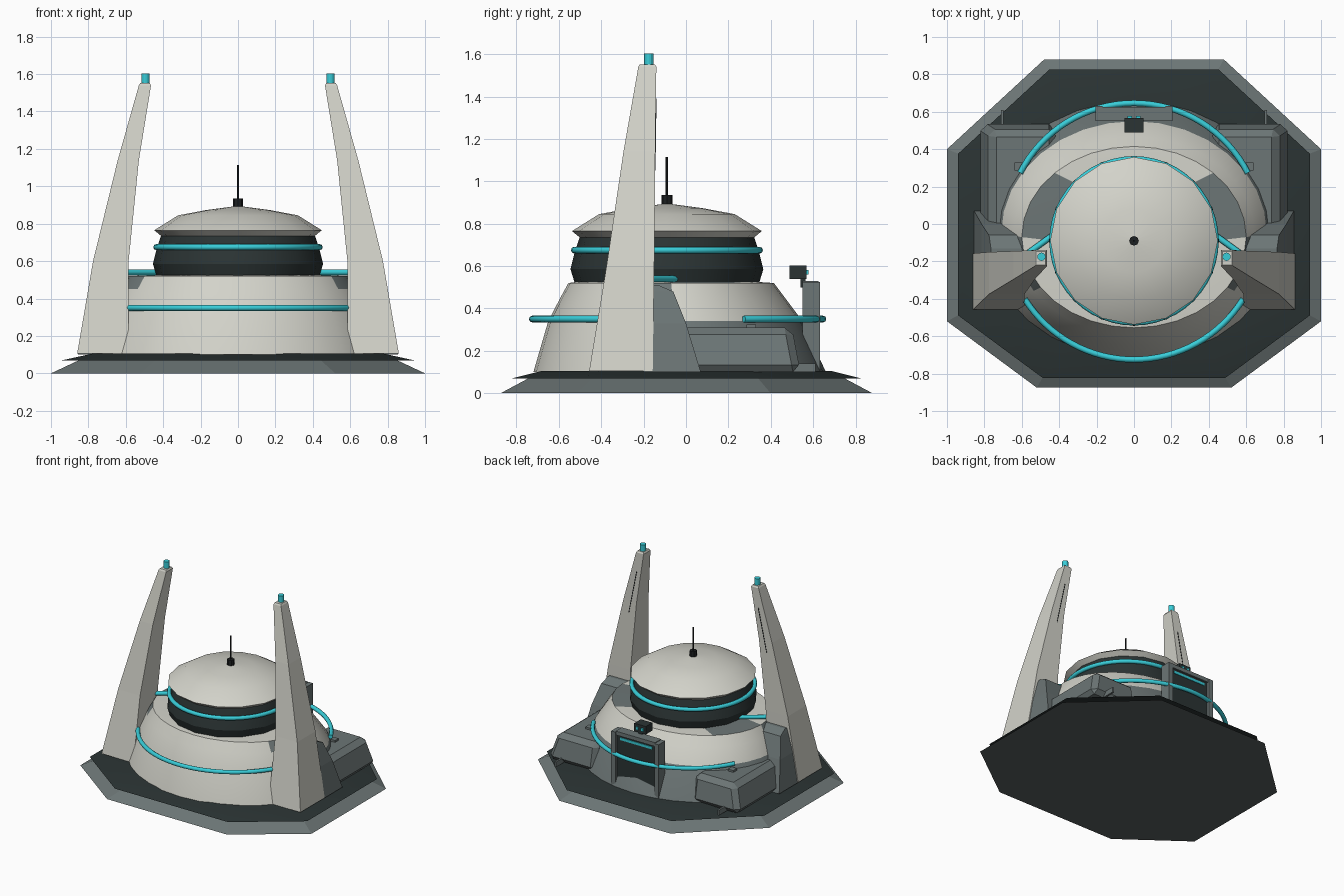
import bpy, bmesh
from math import sin, cos, pi, radians

if "Cube" in bpy.data.objects:
    bpy.data.objects.remove(bpy.data.objects["Cube"])


def material(name, rgb):
    m = bpy.data.materials.new(name)
    m.use_nodes = True
    m.diffuse_color = (*rgb, 1)
    m.node_tree.nodes["Principled BSDF"].inputs["Base Color"].default_value = (*rgb, 1)
    return m


SHELL = material("pale shell", (0.65, 0.65, 0.59))
GREY = material("slate grey", (0.15, 0.18, 0.18))
UNDER = material("underside slate", (0.1, 0.115, 0.115))
DARK = material("dark slate", (0.024, 0.034, 0.034))
CYAN = material("cyan", (0.04, 0.61, 0.69))
BLACK = material("black", (0.012, 0.014, 0.015))


def finish(name, bm, mats, smooth=False, rule=None):
    bmesh.ops.recalc_face_normals(bm, faces=bm.faces)
    bm.normal_update()
    if rule:
        for f in bm.faces:
            f.material_index = rule(f)
    me = bpy.data.meshes.new(name)
    bm.to_mesh(me)
    bm.free()
    for m in mats:
        me.materials.append(m)
    ob = bpy.data.objects.new(name, me)
    bpy.context.collection.objects.link(ob)
    if smooth:
        bpy.ops.object.select_all(action="DESELECT")
        ob.select_set(True)
        bpy.context.view_layer.objects.active = ob
        bpy.ops.object.shade_smooth_by_angle(angle=radians(28))
    return ob


def loft(name, sections, mats, smooth=False, rule=None):
    """Skin a stack of equal-length closed sections and cap both ends."""
    bm = bmesh.new()
    rows = [[bm.verts.new(p) for p in s] for s in sections]
    n = len(rows[0])
    for a, b in zip(rows, rows[1:]):
        for i in range(n):
            j = (i + 1) % n
            bm.faces.new((a[i], a[j], b[j], b[i]))
    bm.faces.new(rows[0])
    bm.faces.new(rows[-1])
    return finish(name, bm, mats, smooth, rule)


def ring(rx, ry, z, y=0, n=16, x=0):
    return [(x + rx * cos(2 * pi * i / n), y + ry * sin(2 * pi * i / n), z) for i in range(n)]


def rect(x0, x1, y0, y1, z, side=1):
    return [(side * x, y, z) for x, y in ((x0, y0), (x1, y0), (x1, y1), (x0, y1))]


def box(name, x0, x1, y0, y1, z0, z1, mat, side=1):
    return loft(name, [rect(x0, x1, y0, y1, z, side) for z in (z0, z1)], [mat])


def tube(name, pts, r, mat, cyclic=False):
    cu = bpy.data.curves.new(name, "CURVE")
    cu.dimensions = "3D"
    cu.bevel_depth = r
    cu.bevel_resolution = 2
    cu.use_fill_caps = True
    sp = cu.splines.new("POLY")
    sp.points.add(len(pts) - 1)
    for p, q in zip(sp.points, pts):
        p.co = (*q, 1)
    sp.use_cyclic_u = cyclic
    cu.materials.append(mat)
    ob = bpy.data.objects.new(name, cu)
    bpy.context.collection.objects.link(ob)


def arc(r, z, y, a0, a1, n=32):
    return [(r * cos(radians(a0 + (a1 - a0) * i / n)),
             y + r * sin(radians(a0 + (a1 - a0) * i / n)), z) for i in range(n + 1)]


# Octagonal foundation and the dark deck that overhangs it
half = [(0.48, 0.88), (1, 0.4), (1, -0.52), (0.52, -0.875)]
octagon = half + [(-x, y) for x, y in reversed(half)]


def slab(scale, z):
    return [(x * scale, y * scale, z) for x, y in octagon]


loft("foundation", [slab(1, 0), slab(0.84, 0.075)], [GREY, UNDER],
     rule=lambda f: int(f.normal.z < -0.9))
loft("deck", [slab(0.94, 0.07), slab(0.78, 0.105)], [DARK], True)


# Hull: pale cone with a slate skirt at the back and slate shoulders
def hull_rule(f):
    c = f.calc_center_median()
    if f.normal.z > 0.9:
        return int(abs(c.x) > 0.36 and -0.12 < c.y < 0.3)
    if c.z > 0.45:
        return int(abs(c.x) > 0.53 and c.y < -0.05)
    return int(c.z < 0.34 and c.y > -0.1)


loft("hull", [ring(0.8, 0.69, 0.1, -0.03, 32), ring(0.71, 0.6, 0.34, -0.05, 32),
              ring(0.645, 0.53, 0.45, -0.063, 32), ring(0.6, 0.485, 0.52, -0.07, 32),
              ring(0.43, 0.43, 0.525, -0.09, 32)], [SHELL, GREY], True, hull_rule)

# Dark drum, roof and antenna
CY = -0.09
drum = [(0.435, 0.52), (0.455, 0.585), (0.435, 0.665), (0.41, 0.74)]
loft("drum", [ring(r, r, z, CY) for r, z in drum], [DARK], True)
roof = [(0.405, 0.73), (0.448, 0.765), (0.32, 0.845), (0.17, 0.873), (0.004, 0.895)]
loft("roof", [ring(r, r, z, CY) for r, z in roof], [SHELL], True)
loft("antenna_base", [ring(0.026, 0.026, z, CY, 8) for z in (0.89, 0.935)], [BLACK])
loft("antenna_mast", [ring(0.006, 0.006, z, CY, 8) for z in (0.93, 1.115)], [BLACK])

# Glowing rings
tube("drum_ring", arc(0.437, 0.675, CY, 0, 360, 48)[:-1], 0.016, CYAN, True)
tube("front_ring", arc(0.688, 0.35, -0.037, 212, 328), 0.016, CYAN)
tube("back_ring", arc(0.683, 0.35, -0.037, 27, 153), 0.016, CYAN)

# Tower sections: inner x, outer x, front y, back y, height
tower = [(0.585, 0.86, -0.457, -0.157, 0.105), (0.585, 0.775, -0.375, -0.15, 0.6),
         (0.53, 0.643, -0.295, -0.145, 1.14), (0.465, 0.53, -0.225, -0.14, 1.54),
         (0.472, 0.523, -0.218, -0.147, 1.552)]

for side, word in ((1, "left"), (-1, "right")):
    loft(word + "_tower", [rect(*s, side) for s in tower], [SHELL])
    loft(word + "_tower_light", [ring(0.022, 0.022, z, -0.175, 12, side * 0.495)
                                 for z in (1.55, 1.602)], [CYAN], True)
    # Narrow slot on the back of the tower
    loft(word + "_tower_slot", [rect(0.594, 0.599, -0.15, -0.144, 1.05, side),
                                rect(0.523, 0.528, -0.15, -0.139, 1.39, side)], [BLACK])
    # Buttress filling the foot of the tower's back
    loft(word + "_buttress", [rect(0.58, 0.855, -0.2, 0.07, 0.1, side),
                              rect(0.57, 0.815, -0.2, 0.0, 0.33, side),
                              rect(0.56, 0.775, -0.2, -0.06, 0.48, side),
                              rect(0.56, 0.765, -0.2, -0.13, 0.51, side)], [GREY])
    # Chamfered equipment block at the back corner
    block = loft(word + "_corner_block", [rect(0.42, 0.83, -0.05, 0.54, 0.1, side),
                                          rect(0.42, 0.77, -0.04, 0.5, 0.31, side)], [GREY])
    bev = block.modifiers.new("chamfer", "BEVEL")
    bev.width = 0.035
    bev.segments = 1
    box(word + "_ring_socket", 0.595, 0.64, 0.285, 0.33, 0.3, 0.325, GREY, side)
    box(word + "_corner_fin", 0.698, 0.712, 0.5, 0.61, 0.1, 0.14, GREY, side)
    # Strut from tower to drum
    tube(word + "_strut", [(side * 0.42, -0.05, 0.54), (side * 0.6, -0.18, 0.54)], 0.016, CYAN)
    # Door post and sensor lens
    box(word + "_door_post", 0.168, 0.205, 0.55, 0.632, 0.1, 0.525, GREY, side)
    box(word + "_sensor_lens", 0.012, 0.034, 0.565, 0.578, 0.56, 0.582, CYAN, side)

# Back door
box("door_frame", -0.17, 0.17, 0.55, 0.605, 0.1, 0.53, GREY)
box("door_lintel", -0.17, 0.17, 0.6, 0.625, 0.5, 0.53, GREY)
box("door_panel", -0.168, 0.168, 0.6, 0.612, 0.1, 0.5, DARK)
box("door_light", -0.14, 0.14, 0.6, 0.617, 0.465, 0.485, CYAN)

# Sensor above the door
box("sensor_stalk", -0.015, 0.015, 0.54, 0.565, 0.5, 0.56, DARK)
box("sensor_box", -0.05, 0.05, 0.488, 0.568, 0.54, 0.602, DARK)
